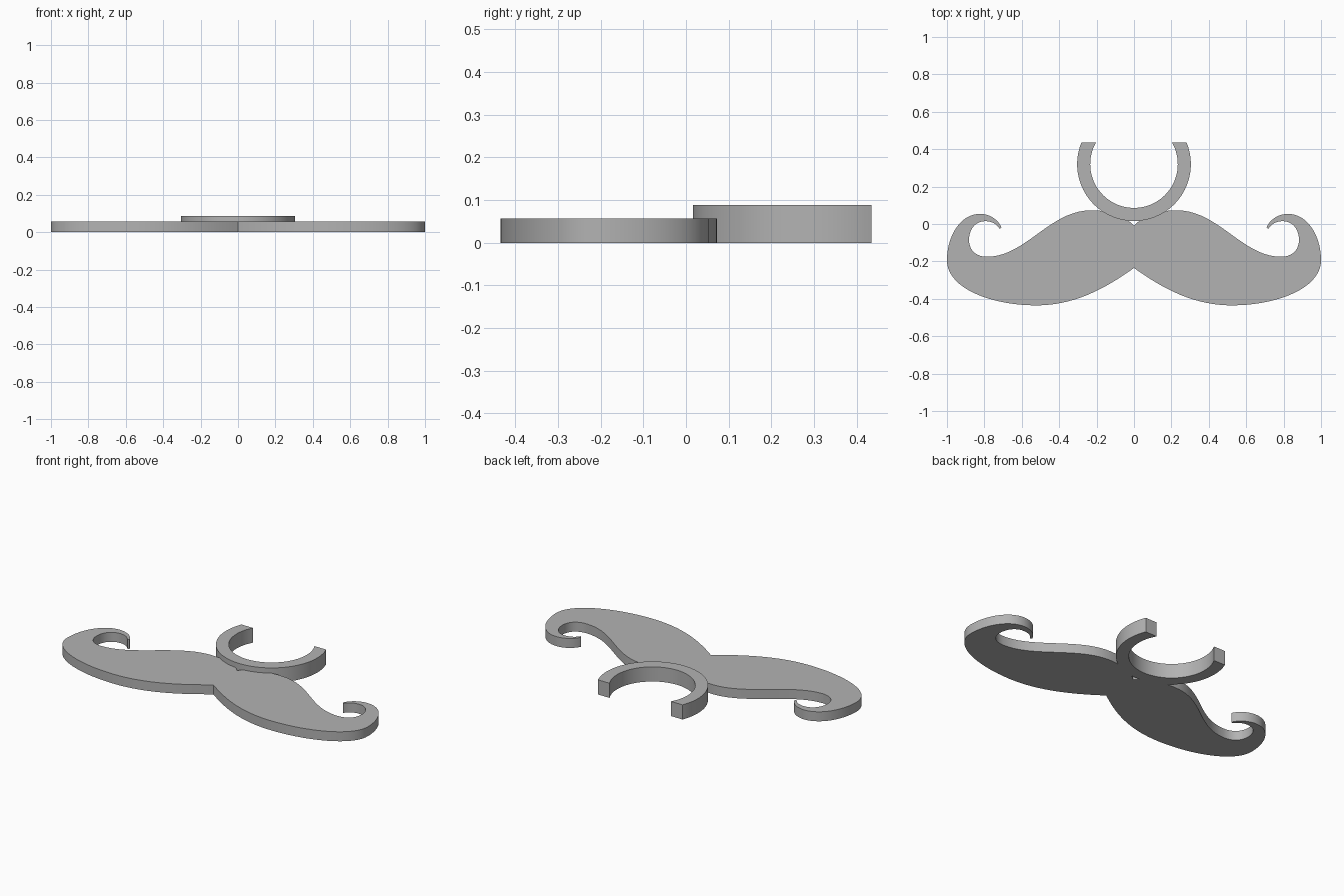
import bpy, bmesh, math
from mathutils import Vector
from mathutils.geometry import interpolate_bezier

if "Cube" in bpy.data.objects:
    bpy.data.objects.remove(bpy.data.objects["Cube"])

grey = bpy.data.materials.new("plain grey")
grey.diffuse_color = (0.45, 0.45, 0.45, 1)
grey.use_nodes = True
grey.node_tree.nodes["Principled BSDF"].inputs["Base Color"].default_value = grey.diffuse_color


def slab(name, outline, height):
    """Extrude a flat closed outline upward from z = 0."""
    bm = bmesh.new()
    face = bm.faces.new([bm.verts.new((x, y, 0)) for x, y in outline])
    new = bmesh.ops.extrude_face_region(bm, geom=[face])["geom"]
    bmesh.ops.translate(bm, vec=(0, 0, height),
                        verts=[v for v in new if isinstance(v, bmesh.types.BMVert)])
    bmesh.ops.recalc_face_normals(bm, faces=bm.faces)
    mesh = bpy.data.meshes.new(name)
    bm.to_mesh(mesh)
    bm.free()
    mesh.materials.append(grey)
    obj = bpy.data.objects.new(name, mesh)
    bpy.context.collection.objects.link(obj)
    bpy.ops.object.select_all(action="DESELECT")
    obj.select_set(True)
    bpy.context.view_layer.objects.active = obj
    bpy.ops.object.shade_smooth_by_angle(angle=math.radians(30))
    return obj


# Right half of the moustache: (start, handle, handle) of each bezier segment
segments = [
    ((0, -0.008), (0.06, 0.05), (0.13, 0.073)),          # centre notch to crest
    ((0.23, 0.073), (0.45, 0.073), (0.58, -0.175)),      # crest to curl floor
    ((0.785, -0.175), (0.85, -0.175), (0.882, -0.135)),  # curl floor to curl side
    ((0.882, -0.085), (0.882, -0.03), (0.85, 0.015)),    # curl side to curl roof
    ((0.795, 0.015), (0.76, 0.015), (0.735, 0.0)),       # curl roof to tip
    ((0.718, -0.026), (0.715, -0.023), (0.712, -0.020)), # blunt tip
    ((0.709, -0.017), (0.73, 0.028), (0.775, 0.054)),    # tip to curl top
    ((0.825, 0.054), (0.925, 0.054), (1.0, -0.06)),      # curl top to outer side
    ((1.0, -0.195), (1.0, -0.345), (0.76, -0.435)),      # outer side to belly
    ((0.525, -0.435), (0.34, -0.435), (0.18, -0.365)),   # belly to lower notch
    ((0, -0.235), None, None),
]
right = []
for (a, h1, h2), (b, _, _) in zip(segments, segments[1:]):
    pts = interpolate_bezier(*(Vector((*p, 0)) for p in (a, h1, h2, b)), 20)
    right += [(p.x, p.y) for p in pts[:-1]]
right.append(segments[-1][0])
left = [(-x, y) for x, y in reversed(right[1:-1])]
slab("moustache", right + left, 0.057)

# Open finger ring with ends cut level along y
cy, cut = 0.32, 0.435


def arc(radius):
    a = math.asin((cut - cy) / radius)
    start, end, n = math.pi - a, 2 * math.pi + a, 64
    return [(radius * math.cos(start + (end - start) * i / n),
             cy + radius * math.sin(start + (end - start) * i / n)) for i in range(n + 1)]


slab("open_ring", arc(0.304) + arc(0.234)[::-1], 0.088)
